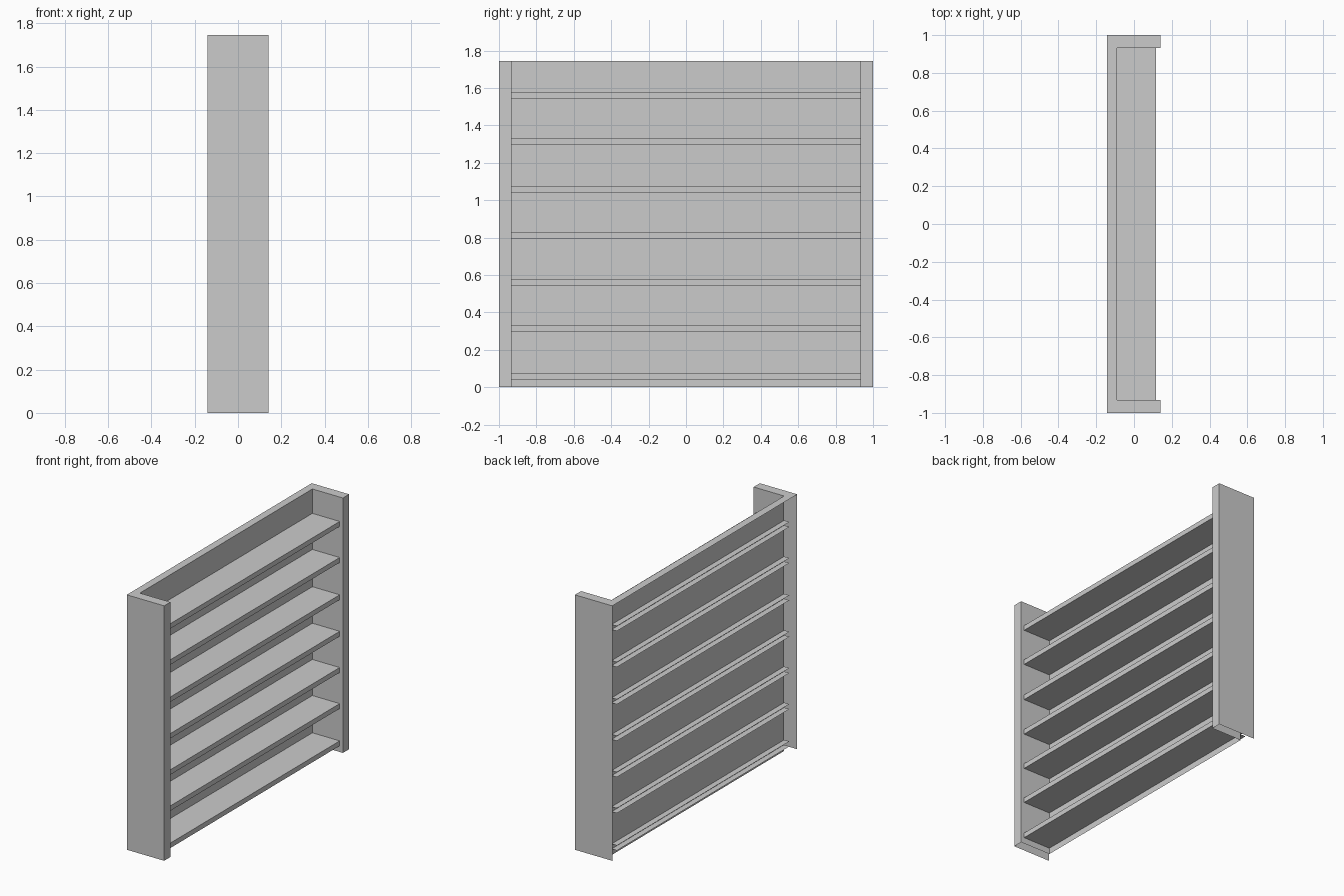
import bpy, bmesh

cube = bpy.data.objects.get("Cube")
if cube:
    bpy.data.objects.remove(cube, do_unlink=True)

grey = bpy.data.materials.new("light_grey")
grey.use_nodes = True
colour = (0.6, 0.6, 0.6, 1)
grey.diffuse_color = colour
grey.node_tree.nodes["Principled BSDF"].inputs["Base Color"].default_value = colour

HEIGHT = 1.745
BACK, FRONT = -0.142, 0.141       # outer depth, opening towards +x
PANEL = -0.09                     # visible face of the back panel
INNER = 0.933                     # inner faces of the end panels


def add_object(name, bm):
    bmesh.ops.recalc_face_normals(bm, faces=bm.faces)
    mesh = bpy.data.meshes.new(name)
    bm.to_mesh(mesh)
    bm.free()
    mesh.materials.append(grey)
    obj = bpy.data.objects.new(name, mesh)
    bpy.context.collection.objects.link(obj)
    return obj


def prism(outline, bottom, top):
    """Closed solid from an outline in plan."""
    bm = bmesh.new()
    base = bm.faces.new([bm.verts.new((x, y, bottom)) for x, y in outline])
    ext = bmesh.ops.extrude_face_region(bm, geom=[base], use_keep_orig=True)
    for v in ext["geom"]:
        if isinstance(v, bmesh.types.BMVert):
            v.co.z = top
    bmesh.ops.recalc_face_normals(bm, faces=bm.faces)
    return bm


def open_sides(bm, rule):
    """Remove the faces chosen by the rule, leaving an open shell."""
    doomed = [f for f in bm.faces if rule(f.calc_center_median(), f.normal)]
    bmesh.ops.delete(bm, geom=doomed, context='FACES')


# Frame: U-shaped in plan, open underneath and behind
half = [(BACK, 1), (FRONT, 1), (FRONT, INNER), (PANEL, INNER)]
outline = half + [(x, -y) for x, y in reversed(half)]
frame = prism(outline, 0, HEIGHT)
open_sides(frame, lambda c, n: n.z < -0.9 or (n.x < -0.9 and c.x < -0.1))
add_object("frame", frame)

# Shelves: thin folded trays, open behind and at the ends
for i, z in enumerate((0.042, 0.297, 0.544, 0.792, 1.042, 1.297, 1.544)):
    plan = [(-0.13, -INNER), (0.117, -INNER), (0.117, INNER), (-0.13, INNER)]
    shelf = prism(plan, z, z + 0.034)
    open_sides(shelf, lambda c, n: n.x < -0.9 or abs(n.y) > 0.9)
    add_object(f"shelf_{i + 1}", shelf)
